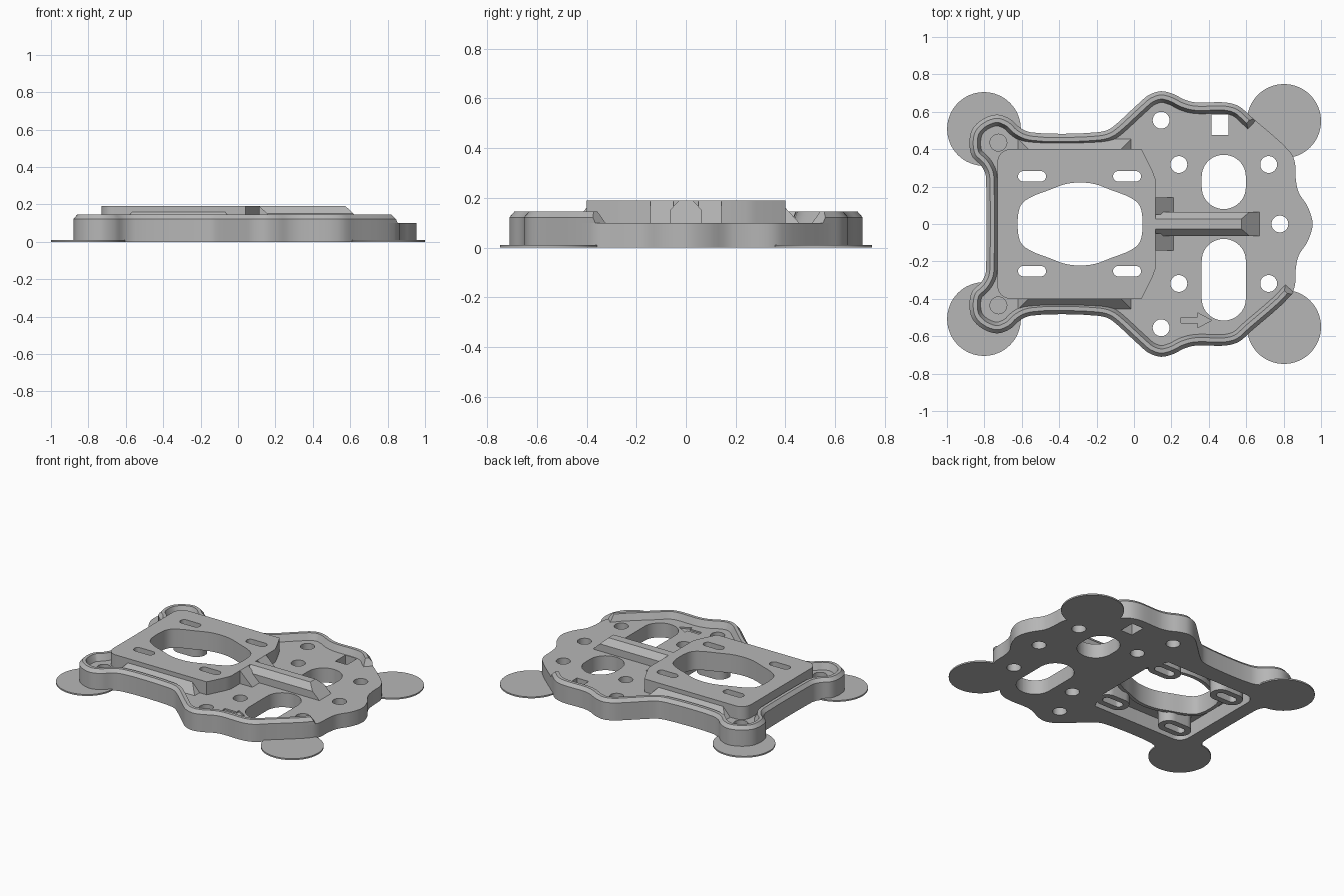
import bpy, bmesh, math
from mathutils import Vector

if "Cube" in bpy.data.objects:
    bpy.data.objects.remove(bpy.data.objects["Cube"])

grey = bpy.data.materials.new("matte_grey")
grey.use_nodes = True
COLOUR = (0.47, 0.47, 0.47, 1)
grey.diffuse_color = COLOUR
grey.node_tree.nodes["Principled BSDF"].inputs["Base Color"].default_value = COLOUR


def finish(ob):
    bpy.ops.object.select_all(action='DESELECT')
    ob.select_set(True)
    bpy.context.view_layer.objects.active = ob
    if ob.type == 'CURVE':
        bpy.ops.object.convert(target='MESH')
        ob = bpy.context.view_layer.objects.active
    bm = bmesh.new()
    bm.from_mesh(ob.data)
    bmesh.ops.remove_doubles(bm, verts=bm.verts, dist=0.0002)
    bmesh.ops.recalc_face_normals(bm, faces=bm.faces)
    bm.to_mesh(ob.data)
    bm.free()
    if not ob.data.materials:
        ob.data.materials.append(grey)
    bpy.ops.object.shade_smooth_by_angle(angle=math.radians(30))


def slab(name, loops, z0, z1):
    """Flat plate: first loop is the outline, the others are holes."""
    cu = bpy.data.curves.new(name, 'CURVE')
    cu.dimensions, cu.fill_mode = '2D', 'BOTH'
    cu.extrude = (z1 - z0) / 2
    cu.materials.append(grey)
    for loop in loops:
        sp = cu.splines.new('POLY')
        sp.points.add(len(loop) - 1)
        for p, (x, y) in zip(sp.points, loop):
            p.co = (x, y, 0, 1)
        sp.use_cyclic_u = True
    ob = bpy.data.objects.new(name, cu)
    ob.location.z = (z0 + z1) / 2
    bpy.context.collection.objects.link(ob)
    finish(ob)


def mesh(name, bm):
    me = bpy.data.meshes.new(name)
    bm.to_mesh(me)
    bm.free()
    ob = bpy.data.objects.new(name, me)
    bpy.context.collection.objects.link(ob)
    finish(ob)


def hull(name, pts):
    bm = bmesh.new()
    for p in pts:
        bm.verts.new(p)
    bmesh.ops.convex_hull(bm, input=bm.verts)
    mesh(name, bm)


def circle(x, y, r, n=40):
    return [(x + r * math.cos(2 * math.pi * i / n), y + r * math.sin(2 * math.pi * i / n))
            for i in range(n)]


def rounded(cx, cy, hx, hy, r, n=10):
    """Rounded rectangle; a stadium when r equals the shorter half size."""
    out = []
    for k, (sx, sy) in enumerate([(1, 1), (-1, 1), (-1, -1), (1, -1)]):
        for i in range(n + 1):
            a = math.pi / 2 * (k + i / n)
            out.append((cx + sx * (hx - r) + r * math.cos(a), cy + sy * (hy - r) + r * math.sin(a)))
    return out


def smooth(pts, sub=4):
    """Closed centripetal spline through the points."""
    P = [Vector(p) for p in pts]
    n, out = len(P), []
    for i in range(n):
        a, b, c, d = (P[(i + k) % n] for k in (-1, 0, 1, 2))
        t1 = (b - a).length ** 0.5
        t2 = t1 + (c - b).length ** 0.5
        t3 = t2 + (d - c).length ** 0.5
        for j in range(sub):
            t = t1 + (t2 - t1) * j / sub
            A1 = a.lerp(b, t / t1)
            A2 = b.lerp(c, (t - t1) / (t2 - t1))
            A3 = c.lerp(d, (t - t2) / (t3 - t2))
            q = A1.lerp(A2, t / t2).lerp(A2.lerp(A3, (t - t1) / (t3 - t1)), (t - t1) / (t2 - t1))
            out.append((q.x, q.y))
    return out


def mirror_y(half):
    return half + [(x, -y) for x, y in reversed(half) if y > 0]


FLOOR, RIM, TOP = 0.1, 0.145, 0.19

# Body outline, front nose to the other end
nose = [(.955, 0), (.93, .09), (.88, .17), (.865, .24), (.86, .33), (.835, .385)]
side = [(.63, .57), (.56, .63), (.49, .65), (.33, .65), (.27, .665), (.21, .695),
        (.145, .71), (.08, .69), (.02, .64), (-.1, .53), (-.14, .503), (-.2, .49),
        (-.55, .49), (-.61, .515), (-.66, .56), (-.73, .585), (-.81, .56), (-.865, .505),
        (-.88, .43), (-.865, .36), (-.82, .315), (-.795, .27), (-.79, .2)]
outline = smooth(mirror_y(nose + side))

# Openings in the body
holes = [circle(.78, 0, .045)]
for s in (1, -1):
    for x, y in [(.145, .555), (-.725, .435), (.24, .318), (.72, .318)]:
        holes.append(circle(x, s * y, .045))
holes.append(rounded(.48, .225, .118, .145, .117))
holes.append(rounded(.48, -.298, .118, .218, .117))
holes.append([(.415, .475), (.505, .475), (.505, .585), (.415, .585)])


def platform_outline(d):
    """Mounting platform shape, shrunk by d."""
    x0, y1, r = -.73 + d, .4 - d, .07
    corner = [(x0 + r - r * math.cos(a), y1 - r + r * math.sin(a))
              for a in (math.pi / 2 * i / 8 for i in range(9))]
    return mirror_y(list(corner) + [(.04 - d / 2, y1), (.1 - d, .28 - d / 2), (.115 - d, .24 - d / 2)])


pocket = platform_outline(.04)
arrow = [(.25, -.5), (.34, -.5), (.34, -.475), (.415, -.515),
         (.34, -.555), (.34, -.53), (.25, -.53)]
slab("base_plate", [outline, pocket] + holes, 0, FLOOR - .01)
slab("base_plate_top", [outline, pocket, arrow] + holes, FLOOR - .01, FLOOR)

# Mounting platform with its large opening and four slots
MID = -.288
quarter = [(.33, .06), (.31, .11), (.26, .145), (.17, .18), (.08, .213), (0, .222)]
upper = quarter + [(-x, y) for x, y in reversed(quarter[:-1])]


def opening(d):
    return smooth(mirror_y([(MID + x * (1 + d / .33), y * (1 + d / .222)) for x, y in upper]))


slots = [(x, y) for x in (-.545, -.037) for y in (-.252, .255)]
slab("mounting_platform",
     [platform_outline(0), opening(0)] + [rounded(x, y, .075, .028, .0279) for x, y in slots],
     FLOOR, TOP)
slab("opening_collar", [opening(.025), opening(0)], .06, FLOOR)
for x, y in slots:
    slab("slot_boss", [rounded(x, y, .115, .068, .0679), rounded(x, y, .075, .028, .0279)], 0, FLOOR)

# Bevelled rim along the sides and back
path = [Vector(p) for p in outline]
first = len(nose) * 4
path = path[first:len(path) - first + 5]
profile = [(0, FLOOR), (0, .122), (.02, RIM), (.042, RIM), (.06, FLOOR)]
bm = bmesh.new()
rings = []
for i, p in enumerate(path):
    t = (path[min(i + 1, len(path) - 1)] - path[max(i - 1, 0)]).normalized()
    n = Vector((-t.y, t.x))
    end = -1 if i == 0 else 1 if i == len(path) - 1 else 0
    ring = []
    for off, z in profile:
        q = p + n * off + t * end * (RIM - z) * .6
        ring.append(bm.verts.new((q.x, q.y, z)))
    rings.append(ring)
for a, b in zip(rings, rings[1:]):
    for k in range(len(profile)):
        m = (k + 1) % len(profile)
        bm.faces.new((a[k], a[m], b[m], b[k]))
bm.faces.new(rings[0])
bm.faces.new(rings[-1])
mesh("side_rim", bm)

# Central spine with bevelled top and sloping end
section = [(.064, FLOOR), (.064, .15), (.028, TOP)]
hull("spine", [(x, s * y, z) for s in (1, -1) for y, z in section
               for x in (.1, .67 - (z - FLOOR) * 1.05)])

# Ramps beside the spine and along the platform sides
for s in (1, -1):
    hull("spine_gusset", [(x, s * y, z) for y in (.05, .143)
                          for x, z in ((.1, FLOOR), (.21, FLOOR), (.115, TOP), (.1, TOP))])
    hull("side_ramp", [(-.62, s * .455, FLOOR), (-.015, s * .455, FLOOR),
                       (-.62, s * .39, FLOOR), (-.015, s * .39, FLOOR),
                       (-.565, s * .4, .16), (-.07, s * .4, .16),
                       (-.565, s * .39, .16), (-.07, s * .39, .16)])

# Thin round pads under the corners
for s in (1, -1):
    slab("rear_pad", [circle(-.802, s * .508, .197, 64)], 0, .01)
    slab("front_pad", [circle(.802, s * .55, .198, 64)], 0, .01)
